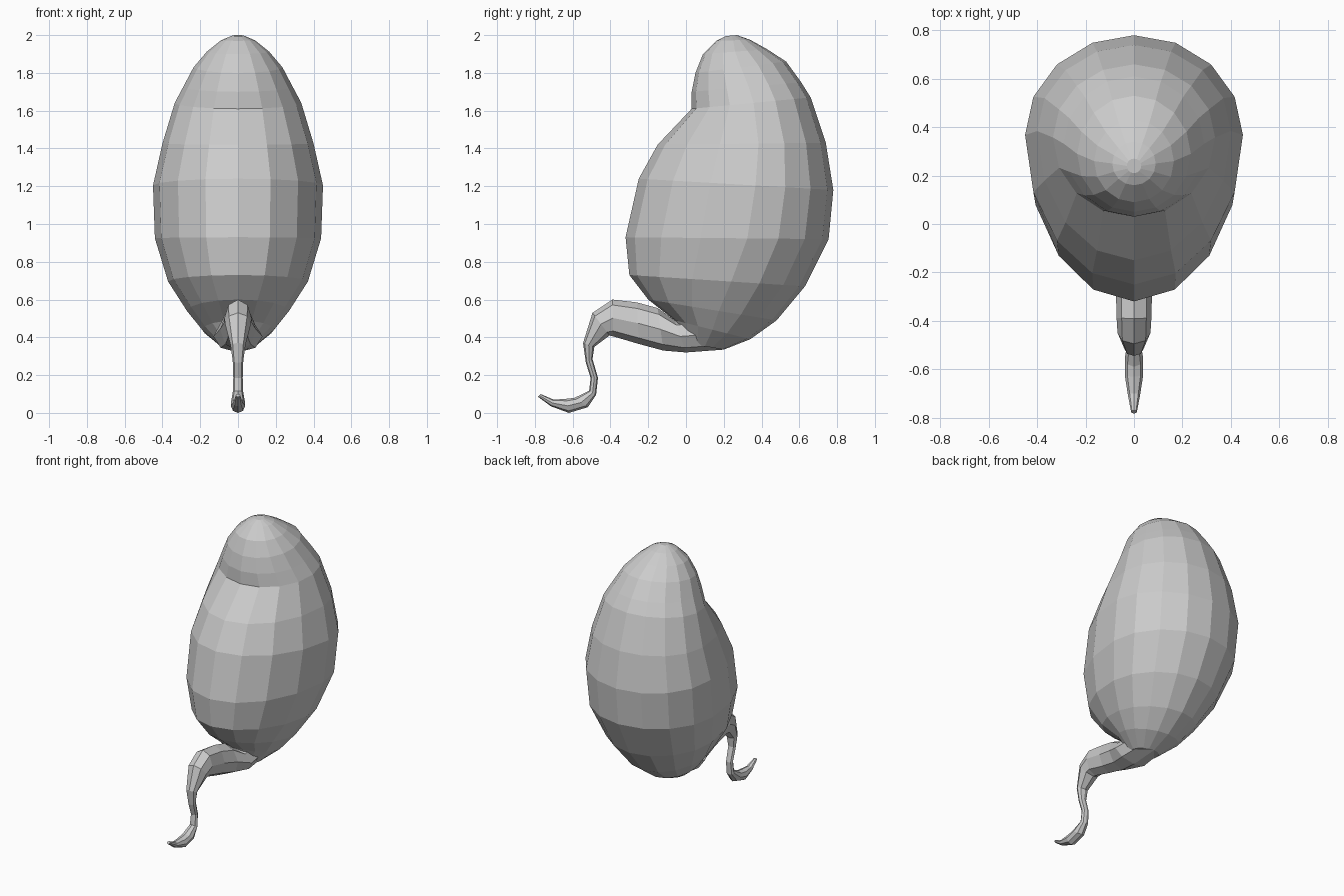
import bpy, bmesh, math


def loft(name, rings, sides, front_share=0.5):
    """Skin oval rings; each ring is (front y, front z, back y, back z, half width, widest point)."""
    bm = bmesh.new()
    loops = []
    for ya, za, yb, zb, w, mid in rings:
        loop = []
        for i in range(sides):
            a = 2 * math.pi * i / sides
            c = math.cos(a)
            t = mid - c * (mid if c > 0 else 1 - mid)
            loop.append(bm.verts.new((w * math.sin(a), ya + (yb - ya) * t, za + (zb - za) * t)))
        loops.append(loop)
    for p, q in zip(loops, loops[1:]):
        for i in range(sides):
            j = (i + 1) % sides
            bm.faces.new((p[i], p[j], q[j], q[i]))
    bm.faces.new(loops[0])
    bm.faces.new(loops[-1])
    bmesh.ops.recalc_face_normals(bm, faces=bm.faces)
    mesh = bpy.data.meshes.new(name)
    bm.to_mesh(mesh)
    bm.free()
    obj = bpy.data.objects.new(name, mesh)
    bpy.context.collection.objects.link(obj)
    return obj


# Egg-shaped body with the overhanging head at the top
loft("body", [
    (0.21, 1.995, 0.27, 2.00, 0.03, 0.5),
    (0.16, 1.97, 0.34, 1.975, 0.09, 0.5),
    (0.09, 1.90, 0.43, 1.925, 0.165, 0.5),
    (0.05, 1.80, 0.53, 1.86, 0.235, 0.5),
    (0.03, 1.70, 0.61, 1.75, 0.29, 0.52),
    (0.03, 1.61, 0.66, 1.67, 0.335, 0.52),
    (-0.15, 1.42, 0.74, 1.43, 0.40, 0.60),
    (-0.25, 1.24, 0.78, 1.18, 0.45, 0.60),
    (-0.32, 0.93, 0.755, 0.92, 0.44, 0.60),
    (-0.30, 0.73, 0.63, 0.67, 0.37, 0.58),
    (-0.20, 0.60, 0.48, 0.49, 0.27, 0.55),
    (-0.06, 0.49, 0.34, 0.39, 0.19, 0.5),
    (0.00, 0.37, 0.20, 0.335, 0.09, 0.5),
], 16)

# Curling tail, outer edge to inner edge
loft("tail", [
    (0.08, 0.50, 0.20, 0.335, 0.11, 0.5),
    (-0.06, 0.49, 0.00, 0.32, 0.13, 0.5),
    (-0.15, 0.555, -0.12, 0.33, 0.095, 0.5),
    (-0.26, 0.585, -0.25, 0.365, 0.075, 0.5),
    (-0.39, 0.60, -0.385, 0.405, 0.072, 0.5),
    (-0.495, 0.53, -0.405, 0.41, 0.068, 0.5),
    (-0.545, 0.37, -0.485, 0.35, 0.04, 0.5),
    (-0.53, 0.265, -0.495, 0.285, 0.028, 0.5),
    (-0.505, 0.185, -0.466, 0.186, 0.025, 0.5),
    (-0.513, 0.117, -0.476, 0.095, 0.028, 0.5),
    (-0.59, 0.08, -0.52, 0.03, 0.038, 0.5),
    (-0.63, 0.075, -0.62, 0.00, 0.038, 0.5),
    (-0.70, 0.07, -0.715, 0.035, 0.025, 0.5),
    (-0.77, 0.10, -0.783, 0.085, 0.012, 0.5),
], 8)
